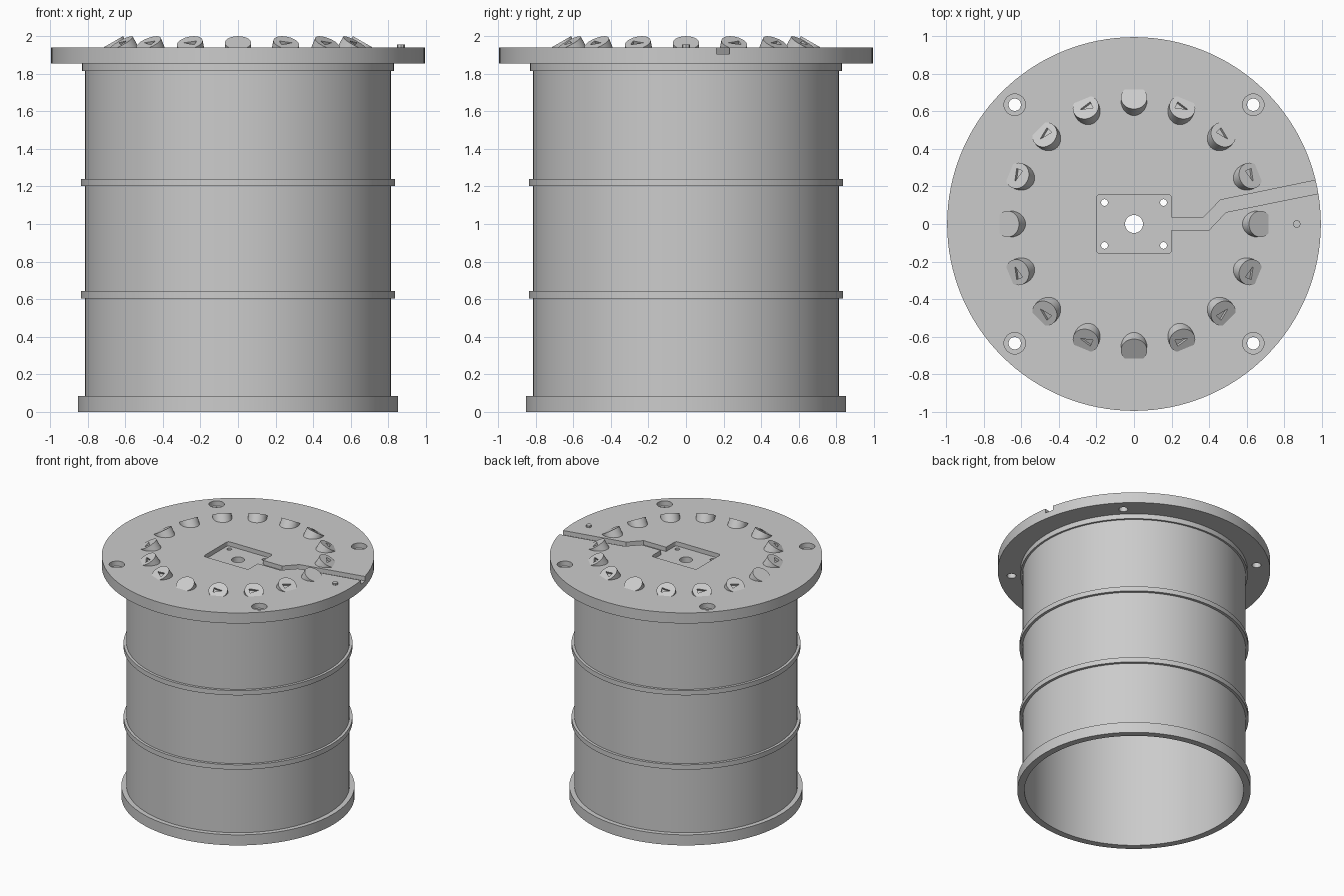
import bpy, bmesh, math
from mathutils import Matrix, Vector

if "Cube" in bpy.data.objects:
    bpy.data.objects.remove(bpy.data.objects["Cube"])

grey = bpy.data.materials.new("plain_grey")
grey.diffuse_color = (0.6, 0.6, 0.6, 1)
grey.use_nodes = True
grey.node_tree.nodes["Principled BSDF"].inputs["Base Color"].default_value = grey.diffuse_color
TOP, UNDER, SEG = 1.94, 1.855, 128


def finish(name, bm, smooth=True):
    bmesh.ops.recalc_face_normals(bm, faces=bm.faces)
    me = bpy.data.meshes.new(name)
    bm.to_mesh(me)
    bm.free()
    me.materials.append(grey)
    ob = bpy.data.objects.new(name, me)
    bpy.context.collection.objects.link(ob)
    if smooth:
        shade(ob)
    return ob


def shade(ob):
    bpy.ops.object.select_all(action='DESELECT')
    ob.select_set(True)
    bpy.context.view_layer.objects.active = ob
    bpy.ops.object.shade_smooth_by_angle(angle=math.radians(30))


def lathe(name, profile):
    # closed (radius, z) outline spun around z
    bm = bmesh.new()
    rings = []
    for i in range(SEG):
        a = 2 * math.pi * i / SEG
        rings.append([bm.verts.new((r * math.cos(a), r * math.sin(a), z)) for r, z in profile])
    n = len(profile)
    for i in range(SEG):
        p, q = rings[i], rings[(i + 1) % SEG]
        for j in range(n):
            bm.faces.new((p[j], q[j], q[(j + 1) % n], p[(j + 1) % n]))
    return finish(name, bm)


def prism(name, points, z0, z1, matrix=None):
    bm = bmesh.new()
    low = [bm.verts.new((x, y, z0)) for x, y in points]
    high = [bm.verts.new((x, y, z1)) for x, y in points]
    bm.faces.new(low)
    bm.faces.new(high)
    n = len(points)
    for i in range(n):
        bm.faces.new((low[i], low[(i + 1) % n], high[(i + 1) % n], high[i]))
    if matrix:
        bm.transform(matrix)
    return finish(name, bm, False)


def circle(r, n, x=0, y=0):
    return [(x + r * math.cos(2 * math.pi * i / n), y + r * math.sin(2 * math.pi * i / n))
            for i in range(n)]


def cut(ob, cutters):
    for c in cutters:
        mod = ob.modifiers.new("cut", 'BOOLEAN')
        mod.operation, mod.solver, mod.object = 'DIFFERENCE', 'EXACT', c
        bpy.context.view_layer.objects.active = ob
        bpy.ops.object.modifier_apply(modifier=mod.name)
        bpy.data.objects.remove(c)
    shade(ob)


# Hollow drum shell, with foot rim, two hoops and a collar
W = 0.815
lathe("drum_shell", [
    (0.80, 0), (0.852, 0), (0.852, 0.085), (W, 0.085),
    (W, 0.603), (0.836, 0.603), (0.836, 0.642), (W, 0.642),
    (W, 1.202), (0.836, 1.202), (0.836, 1.24), (W, 1.24),
    (W, 1.815), (0.83, 1.815), (0.83, UNDER), (0.80, UNDER)])

# Lid with bolt holes, pocket, cable channel and centre hole
lid = prism("lid", circle(0.995, SEG), UNDER, TOP)
cutters = []
for sx in (-1, 1):
    for sy in (-1, 1):
        x = y = 0.635
        cutters.append(prism("bolt_hole", circle(0.033, 32, sx * x, sy * y), 1.8, 2))
        cutters.append(prism("bolt_counterbore", circle(0.057, 32, sx * x, sy * y), 1.90, 2))
        cutters.append(prism("screw_hole", circle(0.018, 24, sx * 0.157, sy * 0.114), 1.8, 2))
cutters.append(prism("centre_hole", circle(0.048, 32), 1.8, 2))
pocket = []
for cx, cy, start in ((0.18, 0.137, 0), (-0.18, 0.137, 90), (-0.18, -0.137, 180), (0.18, -0.137, 270)):
    for k in range(5):
        a = math.radians(start + 22.5 * k)
        pocket.append((cx + 0.02 * math.cos(a), cy + 0.02 * math.sin(a)))
cutters.append(prism("pocket", pocket, 1.905, 2))
cutters.append(prism("channel", [
    (0.19, -0.032), (0.40, -0.032), (0.49, 0.063), (1.05, 0.176),
    (1.05, 0.25), (0.46, 0.128), (0.37, 0.035), (0.19, 0.035)], 1.905, 2))
cut(lid, cutters)

# Ring of sixteen studs leaning outward, sunk into the lid
R, TILT = 0.07, math.radians(30)
for i in range(16):
    a = i * math.pi / 8
    m = (Matrix.Rotation(a, 4, 'Z') @ Matrix.Translation(Vector((0.673, 0, 1.965)))
         @ Matrix.Rotation(TILT, 4, 'Y'))
    stud = prism("stud_%02d" % (i + 1), circle(R, 40), -0.085, 0, m)
    # trim the part below the lid surface
    bm = bmesh.new()
    bm.from_mesh(stud.data)
    res = bmesh.ops.bisect_plane(bm, geom=bm.verts[:] + bm.edges[:] + bm.faces[:],
                                 plane_co=(0, 0, TOP - 0.005), plane_no=(0, 0, -1), clear_outer=True)
    bmesh.ops.holes_fill(bm, edges=[e for e in res["geom_cut"] if isinstance(e, bmesh.types.BMEdge)])
    bmesh.ops.recalc_face_normals(bm, faces=bm.faces)
    bm.to_mesh(stud.data)
    bm.free()
    if i % 4:
        # narrow wedge notch, pointing toward the nearer x or y axis
        s = 1 if math.sin(2 * a) > 0 else -1
        wedge = [(-0.02, 0.034 * s), (0.02, 0.034 * s), (0, -0.034 * s)]
        cut(stud, [prism("notch", wedge, -0.018, 0.03, m)])
    else:
        shade(stud)

# Small locating peg beside the channel
peg = prism("locating_peg", circle(0.021, 8, 0.867, 0), TOP - 0.01, 1.955)
